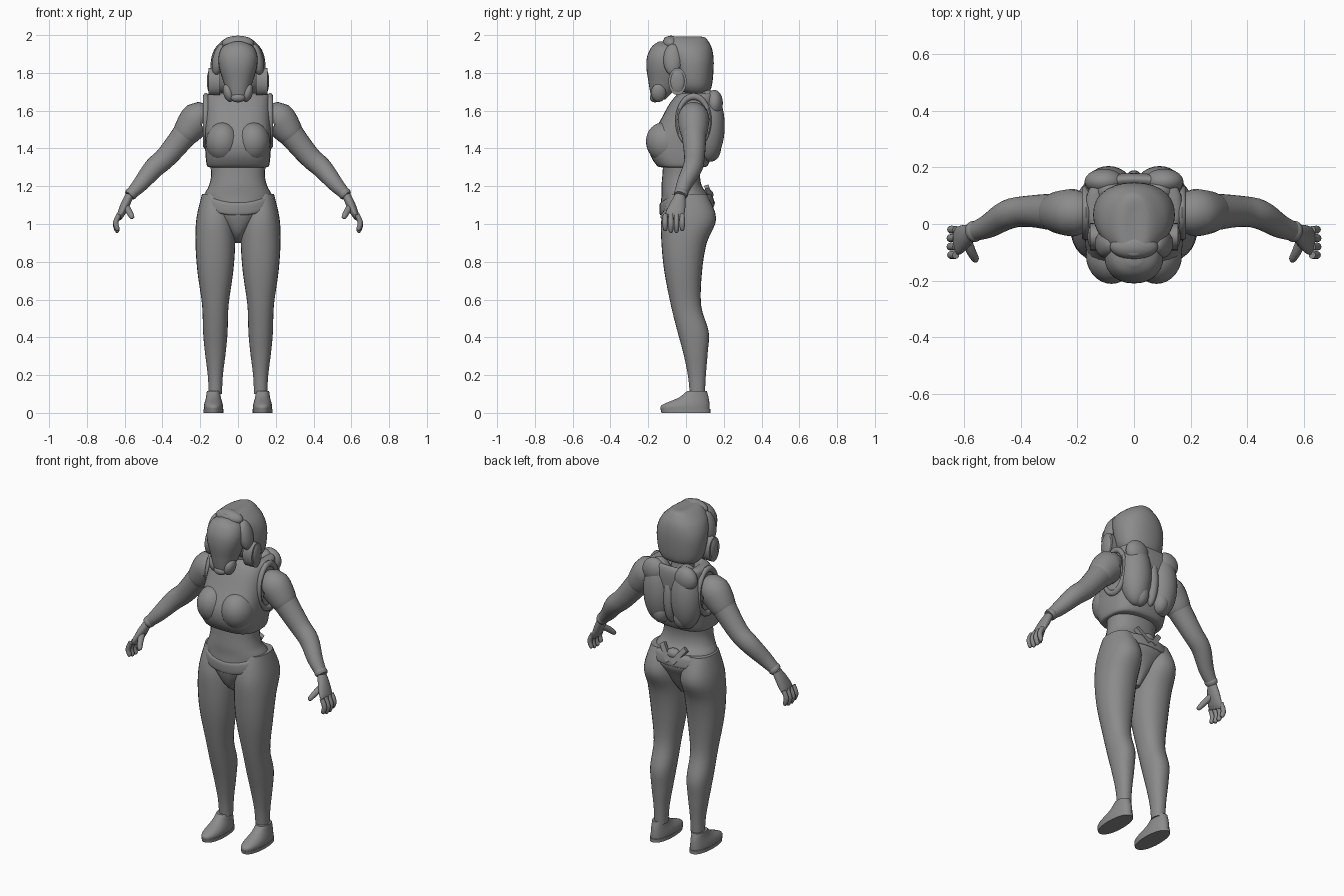
import bpy
from math import sin, cos, pi, radians, copysign
from mathutils import Vector, Matrix

cube = bpy.data.objects.get("Cube")
if cube:
    bpy.data.objects.remove(cube, do_unlink=True)

colour = (0.26, 0.26, 0.26, 1)
grey = bpy.data.materials.new("plain grey")
grey.diffuse_color = colour
grey.use_nodes = True
grey.node_tree.nodes["Principled BSDF"].inputs["Base Color"].default_value = colour


def finish(obj, mirror):
    obj.data.materials.append(grey)
    bpy.ops.object.select_all(action='DESELECT')
    obj.select_set(True)
    bpy.context.view_layer.objects.active = obj
    bpy.ops.object.shade_smooth_by_angle(angle=radians(40))
    if mirror:
        obj.modifiers.new("Mirror", 'MIRROR').use_mirror_merge = False


def level(height, width, front, back):
    """Horizontal cross-section: centre, then its two radii."""
    return [0, (front + back) / 2, height, width / 2, (back - front) / 2]


def joint(centre, deep, thick):
    """Cross-section of a limb, square to its path."""
    return [*centre, deep, thick]


def smooth_path(rows, steps=4):
    """Hermite curve through rows of numbers."""
    rows = [Vector(r) for r in rows]
    path = []
    for i, (start, end) in enumerate(zip(rows, rows[1:])):
        leave = (end - rows[max(i - 1, 0)]) / 2
        arrive = (rows[min(i + 2, len(rows) - 1)] - start) / 2
        for s in range(steps):
            t = s / steps
            ease = t * t * (3 - 2 * t)
            path.append(start.lerp(end, ease) + leave * t * (1 - t) ** 2
                        - arrive * t * t * (1 - t))
    return path + [rows[-1]]


def skin(name, sections, mirror=False, upright=True, offset=0, power=2.2, dip=0, sides=28):
    """Capped tube over smoothed sections; dip lowers the front."""
    path = smooth_path(sections)
    centres = [Vector(row[:3]) + Vector((offset, 0, 0)) for row in path]
    points, faces = [], []
    for k, row in enumerate(path):
        across, along = Vector((1, 0, 0)), Vector((0, 1, 0))
        if not upright:
            ahead = centres[min(k + 1, len(path) - 1)] - centres[max(k - 1, 0)]
            ahead.normalize()
            across = (along - ahead * along.dot(ahead)).normalized()
            along = ahead.cross(across)
        for i in range(sides):
            c, s = cos(2 * pi * i / sides), sin(2 * pi * i / sides)
            p = centres[k] + across * row[3] * copysign(abs(c) ** (2 / power), c)
            p += along * row[4] * copysign(abs(s) ** (2 / power), s)
            p.z -= dip * max(0, -s) ** 2
            points.append(p)
            if k:
                j, below = (i + 1) % sides, (k - 1) * sides
                faces.append((below + i, below + j, below + sides + j, below + sides + i))
    last = len(points) - sides
    faces += [range(sides)[::-1], range(last, len(points))]
    mesh = bpy.data.meshes.new(name)
    mesh.from_pydata(points, [], [tuple(f) for f in faces])
    obj = bpy.data.objects.new(name, mesh)
    bpy.context.collection.objects.link(obj)
    finish(obj, mirror)


def limb(name, sections, sides=24):
    skin(name, sections, mirror=True, upright=False, power=2, sides=sides)


def place(name, at, size, turn=(0, 0, 0), mirror=True):
    """Scale, turn and move the primitive just added."""
    obj = bpy.context.object
    obj.name = name
    matrix = Matrix.Translation(at)
    for axis, angle in zip('XYZ', turn):
        matrix = matrix @ Matrix.Rotation(radians(angle), 4, axis)
    obj.data.transform(matrix @ Matrix.Diagonal((*size, 1)))
    finish(obj, mirror)


def ball(name, at, size, turn=(0, 0, 0), mirror=True):
    bpy.ops.mesh.primitive_uv_sphere_add(segments=28, ring_count=18)
    place(name, at, size, turn, mirror)


# Legs and shoes
skin("legs", [
    level(height=.1, width=.07, front=.02, back=.1),
    level(height=.2, width=.08, front=.01, back=.105),
    level(height=.32, width=.11, front=-.015, back=.115),
    level(height=.43, width=.13, front=-.045, back=.12),
    level(height=.57, width=.14, front=-.08, back=.08),
    level(height=.75, width=.19, front=-.115, back=.085),
    level(height=.9, width=.21, front=-.13, back=.11),
    level(height=1.03, width=.2, front=-.13, back=.16),
    level(height=1.16, width=.14, front=-.09, back=.11)], mirror=True, offset=.12)
skin("shoes", [
    level(height=.01, width=.1, front=-.13, back=.125),
    level(height=.04, width=.1, front=-.13, back=.125),
    level(height=.08, width=.08, front=-.04, back=.12),
    level(height=.115, width=.07, front=.005, back=.11)], mirror=True, offset=.13)
skin("soles", [
    level(height=0, width=.105, front=-.13, back=.13),
    level(height=.02, width=.105, front=-.135, back=.13)], mirror=True, offset=.13)

# Hips, belly and belt
skin("hips_and_waist", [
    level(height=.9, width=.04, front=-.03, back=.04),
    level(height=.95, width=.09, front=-.095, back=.08),
    level(height=1.03, width=.23, front=-.13, back=.12),
    level(height=1.09, width=.34, front=-.135, back=.145),
    level(height=1.15, width=.36, front=-.13, back=.12),
    level(height=1.2, width=.31, front=-.13, back=.085),
    level(height=1.26, width=.285, front=-.125, back=.075),
    level(height=1.34, width=.3, front=-.12, back=.09)])
skin("belt", [
    level(height=1.09, width=.37, front=-.13, back=.14),
    level(height=1.1, width=.4, front=-.14, back=.15),
    level(height=1.15, width=.38, front=-.14, back=.14),
    level(height=1.16, width=.34, front=-.125, back=.115)], dip=.045)
ball("belt_knot", at=(0, .115, 1.155), size=(.04, .03, .03), mirror=False)
bpy.ops.mesh.primitive_cube_add(size=2)
place("belt_tails", at=(.045, .125, 1.155), size=(.015, .012, .055), turn=(20, 35, 0))

# Vest with chest, back shells and armhole rims
skin("vest", [
    level(height=1.3, width=.3, front=-.13, back=.09),
    level(height=1.31, width=.33, front=-.155, back=.115),
    level(height=1.37, width=.345, front=-.19, back=.14),
    level(height=1.45, width=.35, front=-.19, back=.16),
    level(height=1.55, width=.35, front=-.135, back=.175),
    level(height=1.64, width=.345, front=-.085, back=.18),
    level(height=1.685, width=.33, front=-.045, back=.17),
    level(height=1.69, width=.24, front=-.02, back=.15),
    level(height=1.65, width=.18, front=0, back=.12)], power=2.8)
ball("chest", at=(.08, -.11, 1.43), size=(.09, .1, .11), turn=(25, 0, 0))
ball("back_shells", at=(.09, .12, 1.52), size=(.09, .085, .19))
ball("upper_back_pads", at=(.105, .15, 1.64), size=(.07, .045, .07))
ball("lower_back_pads", at=(.07, .13, 1.4), size=(.05, .055, .07))
ball("spine_ridge", at=(0, .13, 1.5), size=(.04, .06, .15), mirror=False)
bpy.ops.mesh.primitive_torus_add(major_segments=40, minor_segments=10, minor_radius=.14)
place("armhole_rims", at=(.17, .04, 1.545), size=(.13, .085, .11), turn=(0, 90, 0))

# Arms with shoulder shells and cuffs
chest_side = Vector((.18, .04, 1.55))
shoulder = Vector((.215, .04, 1.555))
elbow = Vector((.375, .045, 1.36))
wrist = Vector((.575, -.03, 1.15))
biceps = shoulder.lerp(elbow, .35)
forearm = elbow.lerp(wrist, .35) + Vector((0, .015, .01))
limb("arms", [joint(chest_side, deep=.07, thick=.08),
              joint(shoulder, deep=.08, thick=.085),
              joint(biceps, deep=.068, thick=.07),
              joint(elbow, deep=.055, thick=.058),
              joint(forearm, deep=.052, thick=.054),
              joint(elbow.lerp(wrist, .7), deep=.042, thick=.042),
              joint(wrist, deep=.032, thick=.028)])
limb("shoulder_shells", [joint(chest_side, deep=.07, thick=.075),
                         joint(shoulder, deep=.084, thick=.09),
                         joint(biceps, deep=.073, thick=.075),
                         joint(shoulder.lerp(elbow, .5), deep=.06, thick=.06)])
limb("wrist_cuffs", [joint(elbow.lerp(wrist, t), deep=r, thick=r - .004)
                     for t, r in ((.9, .034), (.95, .038), (1, .034))])

# Hands: palm, four fingers and a thumb
knuckles = Vector((.63, -.065, 1.03))
limb("palms", [joint(wrist, deep=.028, thick=.022),
               joint(wrist.lerp(knuckles, .4), deep=.042, thick=.024),
               joint(wrist.lerp(knuckles, .8), deep=.05, thick=.02),
               joint(knuckles, deep=.045, thick=.012)])
for i, finger in enumerate(("index", "middle", "ring", "little")):
    base = knuckles + Vector((0, .03 * (i - 1.5), .02))
    reach = .1 - .01 * abs(i - 1.5)
    limb(finger + "_fingers", [joint(base + reach * Vector((x, 0, -drop)), deep=r, thick=r)
                               for x, drop, r in ((0, 0, .013), (.2, .5, .014),
                                                  (.1, .9, .012), (.05, 1, .005))], sides=12)
thumb_tip = Vector((.557, -.13, 1.03))
thumb_root = wrist.lerp(knuckles, .4)
limb("thumbs", [joint(thumb_root.lerp(thumb_tip, t) - Vector((0, .03 * t * (1 - t), 0)),
                      deep=r, thick=r)
                for t, r in ((0, .018), (.5, .017), (.9, .013), (1, .005))], sides=12)

# Neck and hair-shaped hood
skin("neck", [level(height=1.58, width=.14, front=-.03, back=.11),
              level(height=1.68, width=.12, front=-.04, back=.085),
              level(height=1.78, width=.14, front=-.06, back=.09)])
skin("hood", [level(height=1.69, width=.16, front=.01, back=.09),
              level(height=1.705, width=.22, front=-.03, back=.125),
              level(height=1.75, width=.27, front=-.06, back=.14),
              level(height=1.85, width=.29, front=-.08, back=.147),
              level(height=1.92, width=.255, front=-.105, back=.14),
              level(height=1.965, width=.18, front=-.115, back=.12),
              level(height=1.99, width=.1, front=-.11, back=.095),
              level(height=1.99, width=.02, front=-.06, back=.04)])
ball("hood_crest", at=(0, -.08, 1.955), size=(.085, .045, .042), mirror=False)
ball("hood_sides", at=(.1, -.07, 1.87), size=(.035, .05, .085), turn=(0, -12, 0))
ball("hood_back_ridge", at=(0, .09, 1.92), size=(.06, .045, .035), mirror=False)

# Face visor, breather and ear pads
skin("visor", [level(height=1.66, width=.09, front=-.18, back=-.11),
               level(height=1.7, width=.12, front=-.19, back=-.07),
               level(height=1.76, width=.16, front=-.2, back=-.03),
               level(height=1.83, width=.2, front=-.21, back=-.02),
               level(height=1.89, width=.205, front=-.205, back=-.02),
               level(height=1.94, width=.16, front=-.18, back=-.03),
               level(height=1.965, width=.05, front=-.145, back=-.08)])
ball("breather_sides", at=(.05, -.145, 1.695), size=(.028, .04, .05), turn=(0, 15, 0))
ball("breather_tip", at=(0, -.165, 1.67), size=(.04, .027, .026), mirror=False)
bpy.ops.mesh.primitive_cylinder_add(vertices=32, radius=1, depth=2)
place("ear_pads", at=(.125, -.045, 1.755), size=(.072, .048, .03), turn=(0, 90, 0))
ball("ear_caps", at=(.148, -.045, 1.755), size=(.017, .04, .062))
